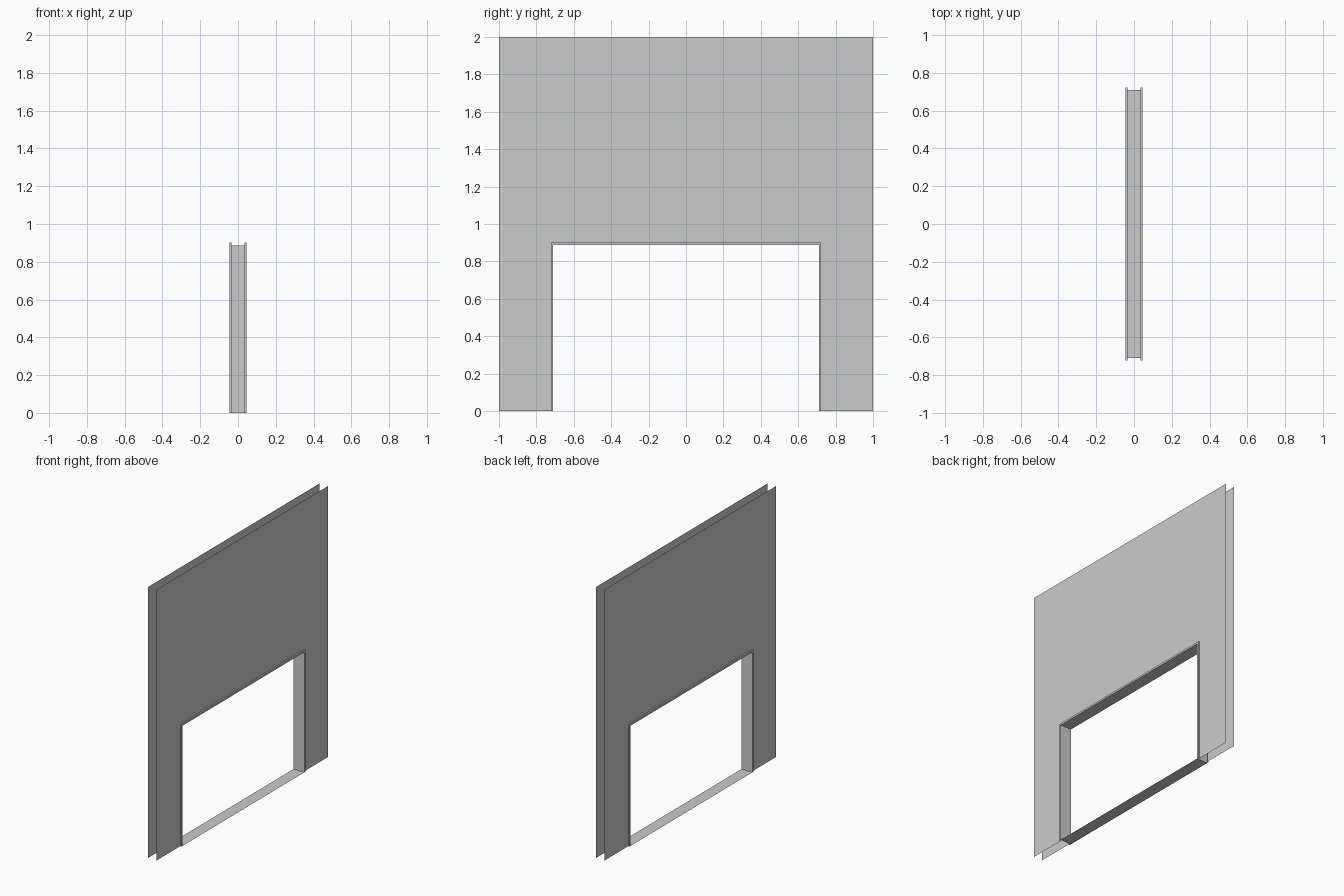
import bpy

if "Cube" in bpy.data.objects:
    bpy.data.objects.remove(bpy.data.objects["Cube"])

HALF_WALL, HEIGHT = 1.0, 2.0
WALL_X = 0.035                      # wall sheets
FRAME_X = 0.045                     # outer face of the trim
IN_Y, OUT_Y = 0.71, 0.723           # opening and trim edge
IN_Z, OUT_Z = 0.887, 0.901


def mesh_object(name, verts, faces):
    mesh = bpy.data.meshes.new(name)
    mesh.from_pydata(verts, [], faces)
    mesh.update()
    obj = bpy.data.objects.new(name, mesh)
    bpy.context.collection.objects.link(obj)
    return obj


def arch(x, y, z):
    """Upside-down U path around the opening."""
    return [(x, -y, 0), (x, -y, z), (x, y, z), (x, y, 0)]


def bridge(name, rings):
    """Skin successive open paths of four points with quads."""
    verts = [p for ring in rings for p in ring]
    faces = [(4 * r + i, 4 * r + i + 1, 4 * r + i + 5, 4 * r + i + 4)
             for r in range(len(rings) - 1) for i in range(3)]
    return mesh_object(name, verts, faces)


# Two thin wall sheets with a doorway-shaped notch
for side, name in ((1, "wall_sheet_right"), (-1, "wall_sheet_left")):
    x = side * WALL_X
    rings = [arch(x, HALF_WALL, HEIGHT), arch(x, OUT_Y, OUT_Z)]
    bridge(name, rings if side < 0 else rings[::-1])

# Opening frame: channel profile swept around the opening
bridge("opening_frame", [
    arch(-WALL_X, OUT_Y, OUT_Z),
    arch(-FRAME_X, OUT_Y, OUT_Z),
    arch(-FRAME_X, IN_Y, IN_Z),
    arch(FRAME_X, IN_Y, IN_Z),
    arch(FRAME_X, OUT_Y, OUT_Z),
    arch(WALL_X, OUT_Y, OUT_Z),
])

# Flat threshold across the bottom
mesh_object("threshold",
            [(-FRAME_X, -IN_Y, 0), (FRAME_X, -IN_Y, 0),
             (FRAME_X, IN_Y, 0), (-FRAME_X, IN_Y, 0)],
            [(0, 1, 2, 3)])
